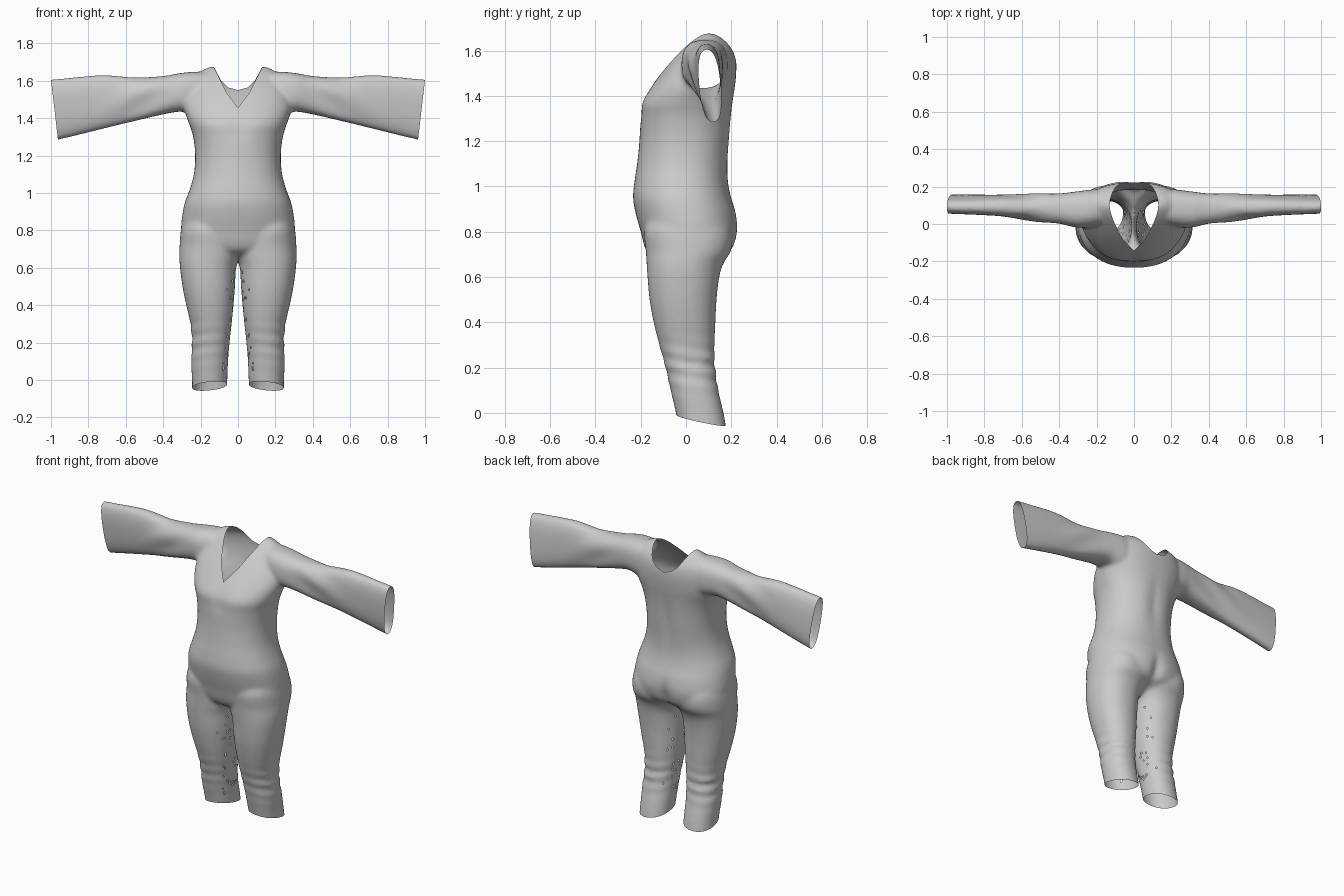
import bpy, bmesh, math, random
from mathutils import Vector

if "Cube" in bpy.data.objects:
    bpy.data.objects.remove(bpy.data.objects["Cube"])

random.seed(4)
SIDES = 48


def spline(rows, steps=5):
    """Catmull-Rom interpolation through section rows."""
    out = []
    for i in range(len(rows) - 1):
        p0, p1, p2, p3 = (rows[max(i - 1, 0)], rows[i], rows[i + 1],
                          rows[min(i + 2, len(rows) - 1)])
        for s in range(steps):
            t = s / steps
            out.append([0.5 * (2 * b + (c - a) * t + (2 * a - 5 * b + 4 * c - d) * t * t
                               + (3 * b - a - 3 * c + d) * t ** 3)
                        for a, b, c, d in zip(p0, p1, p2, p3)])
    return out + [list(rows[-1])]


def loft(bm, rows, power, place):
    """Closed tube of superellipse sections: (t, a min, a max, b min, b max)."""
    rings = []
    for t, a0, a1, b0, b1 in spline(rows):
        ring = []
        for k in range(SIDES):
            ang = 2 * math.pi * k / SIDES
            c, s = math.cos(ang), math.sin(ang)
            a = (a0 + a1) / 2 + (a1 - a0) / 2 * math.copysign(abs(c) ** (2 / power), c)
            b = (b0 + b1) / 2 + (b1 - b0) / 2 * math.copysign(abs(s) ** (2 / power), s)
            ring.append(bm.verts.new(place(t, a, b)))
        rings.append(ring)
    for r, q in zip(rings, rings[1:]):
        for k in range(SIDES):
            n = (k + 1) % SIDES
            bm.faces.new((r[k], r[n], q[n], q[k]))
    bm.faces.new(rings[0][::-1])
    bm.faces.new(rings[-1])


def bump(v, centre, width):
    return math.exp(-((v - centre) / width) ** 2)


# Placement functions, including seat cleft, cloth folds and sleeve lean
def place_torso(z, x, y):
    if y > 0.1:
        y -= 0.025 * bump(x, 0, 0.035) * bump(z, 0.75, 0.09)
        y -= 0.012 * bump(x, 0, 0.04) * bump(z, 1.22, 0.15)
    elif y < -0.05:
        y += 0.012 * bump(x, 0, 0.06) * bump(z, 1.36, 0.07)
    return (x, y, z)


def place_leg(z, x, y):
    fold = 0.006 * bump(z, 0.2, 0.09) * math.sin(95 * z + 14 * y + 9 * x)
    return (x + fold * (1 if x > 0.15 else 0), y + fold * (1 if y > 0.03 else -0.5), z)


def place_sleeve(x, y, z):
    fold = 0.007 * bump(x, 0.52, 0.13) * math.sin(38 * (z + 0.45 * x))
    lean = 0.09 * (1.45 - z) * min(1, max(0, (x - 0.4) / 0.5))
    return (x, y + lean + fold * (1 if y < 0.09 else -1), z)


torso = [(0.64, .08, -.06, .06), (0.68, .20, -.145, .14), (0.72, .29, -.178, .205),
         (0.80, .305, -.20, .23), (0.88, .298, -.222, .222), (0.95, .284, -.234, .20),
         (1.02, .258, -.228, .187), (1.10, .236, -.216, .187), (1.20, .229, -.206, .195),
         (1.30, .24, -.203, .202), (1.37, .262, -.20, .208), (1.44, .285, -.155, .217),
         (1.50, .285, -.11, .222), (1.55, .27, -.07, .222), (1.60, .245, -.025, .212),
         (1.64, .21, .015, .185), (1.665, .175, .05, .155), (1.676, .14, .075, .125)]
leg = [(-.08, .06, .245, -.03, .18), (0, .057, .246, -.045, .166), (.1, .053, .25, -.068, .143),
       (.2, .045, .246, -.09, .128), (.3, .034, .254, -.118, .126), (.4, .024, .277, -.143, .13),
       (.5, .016, .297, -.161, .135), (.6, .01, .31, -.17, .147), (.66, -.01, .314, -.174, .165),
       (.72, -.02, .312, -.178, .2), (.8, 0, .305, -.185, .2), (.88, .03, .28, -.16, .16)]
sleeve = [(.08, .02, .17, 1.46, 1.63), (.2, -.01, .185, 1.42, 1.648), (.3, -.02, .175, 1.435, 1.642),
          (.4, 0, .165, 1.42, 1.625), (.55, .022, .16, 1.385, 1.618), (.72, .045, .157, 1.343, 1.63),
          (.88, .055, .155, 1.303, 1.618), (1.06, .06, .15, 1.26, 1.60)]

# Right half of the garment as overlapping closed tubes
bm = bmesh.new()
loft(bm, [(z, -w, w, f, b) for z, w, f, b in torso], 2.25, place_torso)
loft(bm, leg, 2.2, place_leg)
loft(bm, sleeve, 2.5, place_sleeve)
bmesh.ops.recalc_face_normals(bm, faces=bm.faces)
mesh = bpy.data.meshes.new("jumpsuit")
bm.to_mesh(mesh)
bm.free()
suit = bpy.data.objects.new("jumpsuit", mesh)
bpy.context.collection.objects.link(suit)

# Fuse the tubes into one smooth skin
fuse = suit.modifiers.new("fuse", 'REMESH')
fuse.mode = 'VOXEL'
fuse.voxel_size = 0.011
relax = suit.modifiers.new("relax", 'SMOOTH')
relax.factor = 0.5
relax.iterations = 9
skin = bpy.data.meshes.new_from_object(suit.evaluated_get(bpy.context.evaluated_depsgraph_get()))
suit.modifiers.clear()
bm = bmesh.new()
bm.from_mesh(skin)


def cut(co, normal, test=lambda c: True, clear=False):
    """Slice along a plane, optionally discarding the side the normal points to."""
    faces = [f for f in bm.faces if test(f.calc_center_median())]
    edges = {e for f in faces for e in f.edges}
    verts = {v for f in faces for v in f.verts}
    bmesh.ops.bisect_plane(bm, geom=list(verts) + list(edges) + faces, dist=1e-5,
                           plane_co=co, plane_no=normal, clear_outer=clear)


# Open the centre line, sleeve cuff and leg hem
cut((0, 0, 0), (-1, 0, 0), clear=True)
cut((1.0, 0, 1.605), Vector((0.325, 0, -0.038)), clear=True)
cut((0.06, -0.045, 0.0), Vector((-0.1, -0.21, -1)), clear=True)

# Neckline: V at the front, scoop at the back
front = [(0, 1.455), (.06, 1.535), (.13, 1.675)]
back = [(0, 1.55), (.05, 1.563), (.09, 1.6), (.13, 1.675)]
near_neck = lambda c: c.z > 1.4 and c.x < 0.18
cut((0, .09, 0), (0, 1, 0), near_neck)
for line, side in ((front, -1), (back, 1)):
    for (x0, z0), (x1, z1) in zip(line, line[1:]):
        cut((x0, 0, z0), Vector((z0 - z1, 0, x1 - x0)),
            lambda c: near_neck(c) and (c.y - .09) * side > 0)


def above_neckline(c):
    line = front if c.y < .09 else back
    for (x0, z0), (x1, z1) in zip(line, line[1:]):
        if x0 <= c.x <= x1:
            return c.z > z0 + (z1 - z0) * (c.x - x0) / (x1 - x0)
    return False


gone = [f for f in bm.faces if above_neckline(f.calc_center_median())]

# Scattered pinholes on the inner legs
for f in bm.faces:
    c = f.calc_center_median()
    if .04 < c.z < .6 and f.normal.x < -.6 and random.random() < .03:
        gone.append(f)
bmesh.ops.delete(bm, geom=list(set(gone)), context='FACES')

bm.to_mesh(skin)
bm.free()
suit.data = skin

# Mirror to the left half and shade smooth
mirror = suit.modifiers.new("mirror", 'MIRROR')
mirror.use_clip = True
mirror.merge_threshold = 0.0005
skin.shade_smooth()
